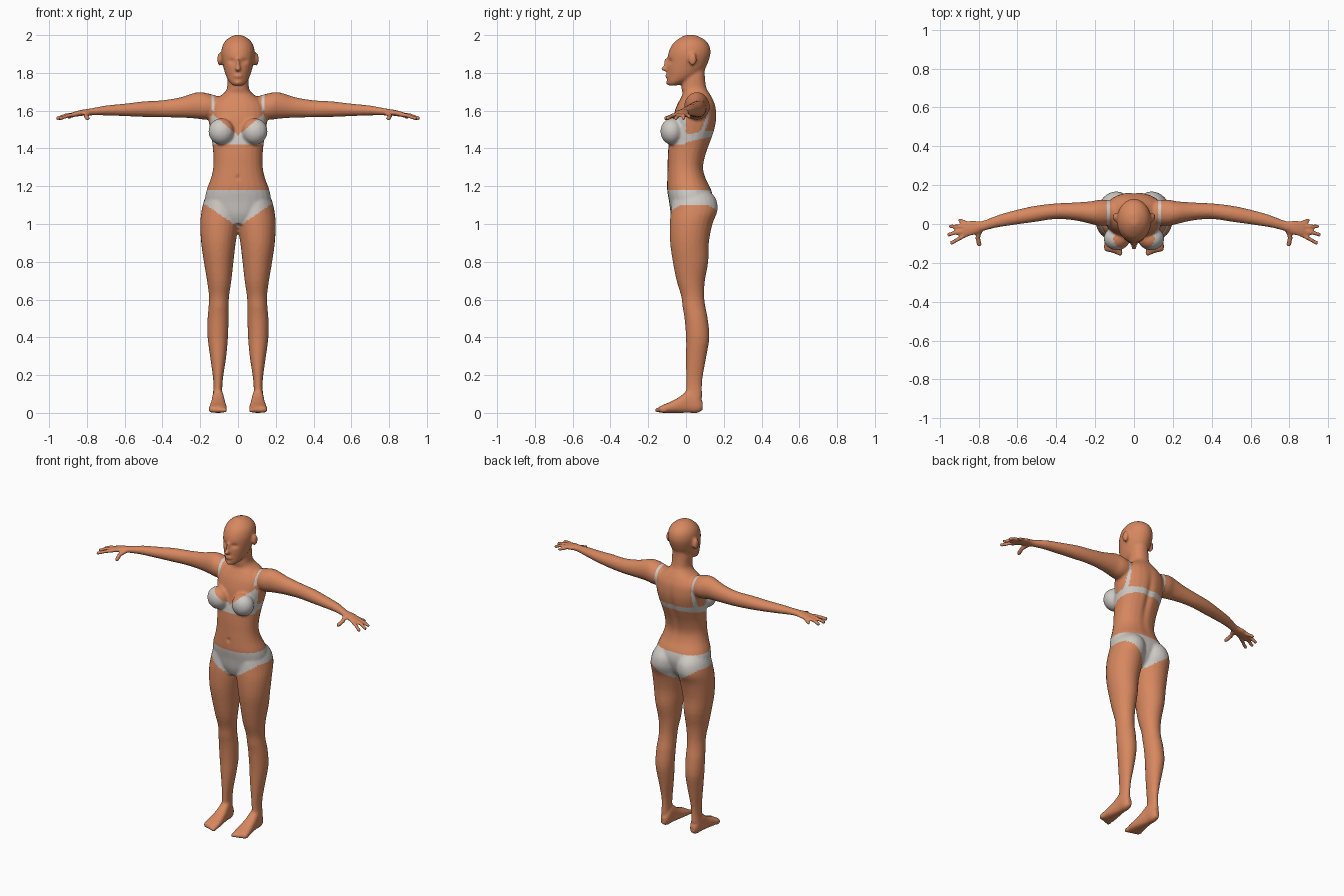
import bpy, bmesh, math


def material(name, rgb):
    m = bpy.data.materials.new(name)
    m.diffuse_color = (*rgb, 1)
    return m


skin = material("skin", (0.68, 0.245, 0.115))
cloth = material("white_cloth", (0.62, 0.59, 0.56))
verts, faces = [], []


def spline(p0, p1, p2, p3, t):
    return 0.5 * (2 * p1 + (p2 - p0) * t + (2 * p0 - 5 * p1 + 4 * p2 - p3) * t * t
                  + (3 * p1 - p0 - 3 * p2 + p3) * t ** 3)


def loft(rows, axis, side=1, power=1.0, n=24, steps=3):
    """Rows are (position, a_min, a_max, b_min, b_max) across the given axis."""
    fine = []
    for i in range(len(rows) - 1):
        quad = [rows[max(i - 1, 0)], rows[i], rows[i + 1], rows[min(i + 2, len(rows) - 1)]]
        for k in range(steps):
            fine.append([spline(*v, k / steps) for v in zip(*quad)])
    fine.append(rows[-1])
    start = len(verts)
    for t, a0, a1, b0, b1 in fine:
        for k in range(n):
            c, s = math.cos(k * math.tau / n), math.sin(k * math.tau / n)
            a = (a0 + a1) / 2 + (a1 - a0) / 2 * math.copysign(abs(c) ** power, c)
            b = (b0 + b1) / 2 + (b1 - b0) / 2 * math.copysign(abs(s) ** power, s)
            x, y, z = {"x": (t, a, b), "y": (a, t, b), "z": (a, b, t)}[axis]
            verts.append((x * side, y, z))
    for r in range(start, len(verts) - n, n):
        for k in range(n):
            j = (k + 1) % n
            faces.append((r + k, r + j, r + n + j, r + n + k))
    faces.append(tuple(range(start, start + n)))
    faces.append(tuple(range(len(verts) - n, len(verts))))


def ball(c, r):
    rows = []
    for k in range(11):
        u = 0.1 + (math.pi - 0.2) * k / 10
        w = math.sin(u)
        rows.append((c[2] - r[2] * math.cos(u), c[0] - r[0] * w, c[0] + r[0] * w,
                     c[1] - r[1] * w, c[1] + r[1] * w))
    loft(rows, "z", n=16, steps=1)


def digit(points, r, axis, side):
    """Finger: points are (position, a, b), rounded off at the tip."""
    rows = [(t, a - r, a + r, b - r * .95, b + r * .95) for t, a, b in points]
    t, a, b = points[-1]
    d = r if axis == "x" else -r
    rows += [(t + d * .7, a - r * .7, a + r * .7, b - r * .7, b + r * .7),
             (t + d, a - r * .2, a + r * .2, b - r * .2, b + r * .2)]
    loft(rows, axis, side, n=12, steps=1)


# torso and neck: z, half width, front, back
torso = [(1.00, .06, -.06, .08), (1.05, .13, -.08, .12), (1.12, .172, -.09, .142),
         (1.18, .166, -.1, .135), (1.24, .144, -.1, .106), (1.30, .131, -.098, .092),
         (1.37, .131, -.096, .106), (1.44, .138, -.09, .132), (1.50, .148, -.078, .152),
         (1.56, .156, -.07, .162), (1.62, .15, -.052, .158), (1.66, .12, -.032, .143),
         (1.69, .078, -.018, .126), (1.72, .058, -.024, .108), (1.78, .056, -.02, .1),
         (1.82, .05, -.01, .1)]
loft([(z, -w, w, f, b) for z, w, f, b in torso], "z", power=0.9)

# head: z, half width, front, back
head = [(1.733, .024, -.092, -.05), (1.75, .044, -.1, .0), (1.78, .062, -.1, .06),
        (1.82, .075, -.102, .1), (1.87, .086, -.098, .122), (1.91, .089, -.092, .13),
        (1.95, .08, -.073, .121), (1.98, .056, -.04, .092), (2.0, .02, -.005, .05)]
loft([(z, -w, w, f, b) for z, w, f, b in head], "z")
ball((0, -.104, 1.845), (.009, .016, .035))       # nose bridge
ball((0, -.112, 1.822), (.016, .02, .014))        # nose tip
ball((0, -.098, 1.783), (.024, .013, .011))       # lips
ball((0, -.092, 1.748), (.02, .014, .013))        # chin

leg = [(.08, .083, .135, -.002, .086), (.14, .083, .13, 0, .085), (.2, .077, .134, 0, .09),
       (.3, .062, .148, 0, .108), (.4, .053, .161, 0, .124), (.5, .05, .161, -.008, .115),
       (.56, .05, .156, -.018, .103), (.62, .047, .154, -.026, .096),
       (.7, .035, .164, -.05, .1), (.8, .024, .181, -.07, .118), (.9, .012, .195, -.084, .121),
       (1.0, -.004, .2, -.086, .14), (1.07, -.006, .193, -.08, .167),
       (1.13, -.004, .178, -.072, .16), (1.17, .01, .155, -.06, .13)]
foot = [(.088, .09, .122, .015, .06), (.06, .077, .135, 0, .1), (.02, .074, .137, 0, .125),
        (-.03, .067, .143, 0, .088), (-.08, .06, .151, 0, .06), (-.12, .058, .155, 0, .043),
        (-.142, .063, .15, .002, .033)]
arm = [(.10, .0, .12, 1.56, 1.675), (.17, -.01, .126, 1.552, 1.694), (.22, 0, .117, 1.558, 1.697),
       (.3, .018, .111, 1.563, 1.672), (.4, .026, .106, 1.565, 1.655), (.5, .012, .095, 1.567, 1.649),
       (.6, -.002, .074, 1.571, 1.637), (.7, -.017, .046, 1.575, 1.627),
       (.78, -.037, .016, 1.575, 1.612), (.83, -.058, .018, 1.572, 1.604),
       (.875, -.068, .014, 1.566, 1.592)]
for s in (1, -1):
    loft(leg, "z", s)
    loft(foot, "y", s, 0.8)
    loft(arm, "x", s)
    ball((s * .088, -.075, 1.49), (.069, .061, .07))       # breast
    ball((s * .097, .035, 1.872), (.013, .022, .034))      # ear
    # toes, big to small
    for i in range(5):
        ball((s * (.071 + .0185 * i), -.145 + .0065 * i, .015), (.0135 - .001 * i, .021, .014))
    # fingers and thumb
    digit([(.85, .0, 1.583), (.895, .02, 1.566)], .0115, "x", s)
    digit([(.855, -.014, 1.581), (.91, -.012, 1.575), (.944, -.012, 1.56)], .0115, "x", s)
    digit([(.855, -.034, 1.581), (.915, -.043, 1.575), (.952, -.054, 1.56)], .012, "x", s)
    digit([(.85, -.048, 1.581), (.90, -.075, 1.573), (.938, -.097, 1.56)], .0125, "x", s)
    digit([(-.02, .785, 1.59), (-.07, .805, 1.573), (-.105, .797, 1.56)], .0135, "y", s)

# fuse all parts into one smooth skin
raw = bpy.data.meshes.new("raw")
raw.from_pydata(verts, [], faces)
bm = bmesh.new()
bm.from_mesh(raw)
bmesh.ops.recalc_face_normals(bm, faces=bm.faces)
bm.to_mesh(raw)
bm.free()
figure = bpy.data.objects.new("figure", raw)
bpy.context.collection.objects.link(figure)
remesh = figure.modifiers.new("fuse", "REMESH")
remesh.mode = "VOXEL"
remesh.voxel_size = 0.008
smooth = figure.modifiers.new("soften", "SMOOTH")
smooth.factor = 0.5
smooth.iterations = 3
graph = bpy.context.evaluated_depsgraph_get()
mesh = bpy.data.meshes.new_from_object(figure.evaluated_get(graph))
figure.modifiers.clear()
figure.data = mesh
bpy.data.meshes.remove(raw)
mesh.name = "figure"
mesh.materials.clear()
mesh.materials.append(skin)
mesh.materials.append(cloth)

# shallow dents: centre, radii, push along y
dents = [((.034, -.09, 1.862), (.018, .04, .012), .010),
         ((-.034, -.09, 1.862), (.018, .04, .012), .010),
         ((0, -.1, 1.245), (.008, .03, .011), .010),
         ((0, .15, 1.42), (.018, .07, .16), -.012)]
for v in mesh.vertices:
    p = v.co.copy()
    for c, r, push in dents:
        if abs(p.x - c[0]) < 2.5 * r[0] and abs(p.z - c[2]) < 2.5 * r[2]:
            d = sum(((p[i] - c[i]) / r[i]) ** 2 for i in range(3))
            p.y += push * math.exp(-d)
    p.z = max(p.z, 0.0)
    v.co = p


def is_cloth(p):
    x, y, z = abs(p.x), p.y, p.z
    if z < 1.3:                                      # briefs
        return .985 + .115 * min(1, x / .17) < z < 1.178 + .05 * max(0, x - .1)
    if x > .172 or z > 1.69:
        return False
    back = min(1, max(0, (y + .06) / .2))            # 0 at the chest, 1 at the back
    if 1.422 + .04 * back < z < 1.465 + .03 * back:  # band
        return True
    if y < .0 and 1.42 < z < 1.6:                    # cups
        return z < min(1.468 + .85 * x, 1.582 - 1.1 * (x - .132))
    return .125 < x < .14 and z > 1.46               # straps


for f in mesh.polygons:
    f.use_smooth = True
    f.material_index = int(is_cloth(f.center))
